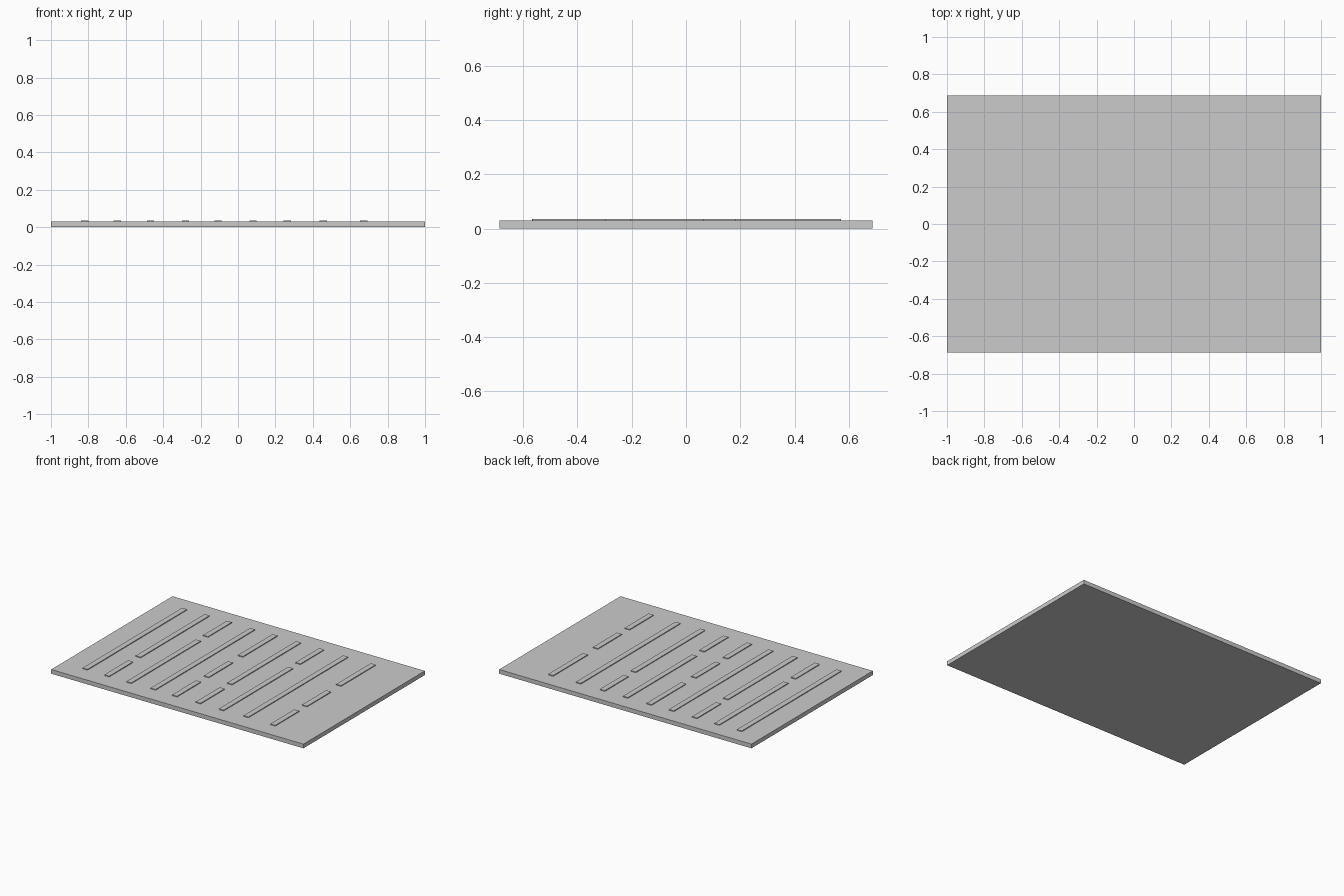
import bpy

if "Cube" in bpy.data.objects:
    bpy.data.objects.remove(bpy.data.objects["Cube"])

PLATE_TOP = 0.03
BAR_TOP = 0.036
BAR_WIDTH = 0.039


def box(name, x0, x1, y0, y1, z0, z1):
    bpy.ops.mesh.primitive_cube_add(
        size=1, location=((x0 + x1) / 2, (y0 + y1) / 2, (z0 + z1) / 2))
    ob = bpy.context.object
    ob.name = name
    ob.scale = (x1 - x0, y1 - y0, z1 - z0)
    bpy.ops.object.transform_apply(location=False, rotation=False, scale=True)
    return ob


# Flat base plate
box("base_plate", -1, 1, -0.687, 0.687, 0, PLATE_TOP)

# Break patterns of the raised bars, as (low y, high y) spans
full = [(-0.56, 0.567)]
low_gap = [(-0.565, -0.294), (-0.209, 0.571)]
high_gap = [(-0.567, 0.219), (0.302, 0.57)]
two_gaps = [(-0.565, -0.294), (-0.206, 0.066), (0.18, 0.572)]

# Nine rows of raised bars across the plate
rows = [
    (-0.82, full), (-0.645, low_gap), (-0.468, high_gap),
    (-0.281, full), (-0.107, two_gaps), (0.08, low_gap),
    (0.264, high_gap), (0.456, full), (0.672, two_gaps),
]
for r, (x, spans) in enumerate(rows, 1):
    for s, (y0, y1) in enumerate(spans, 1):
        box(f"raised_bar_{r}_{s}", x - BAR_WIDTH / 2, x + BAR_WIDTH / 2,
            y0, y1, PLATE_TOP - 0.002, BAR_TOP)
